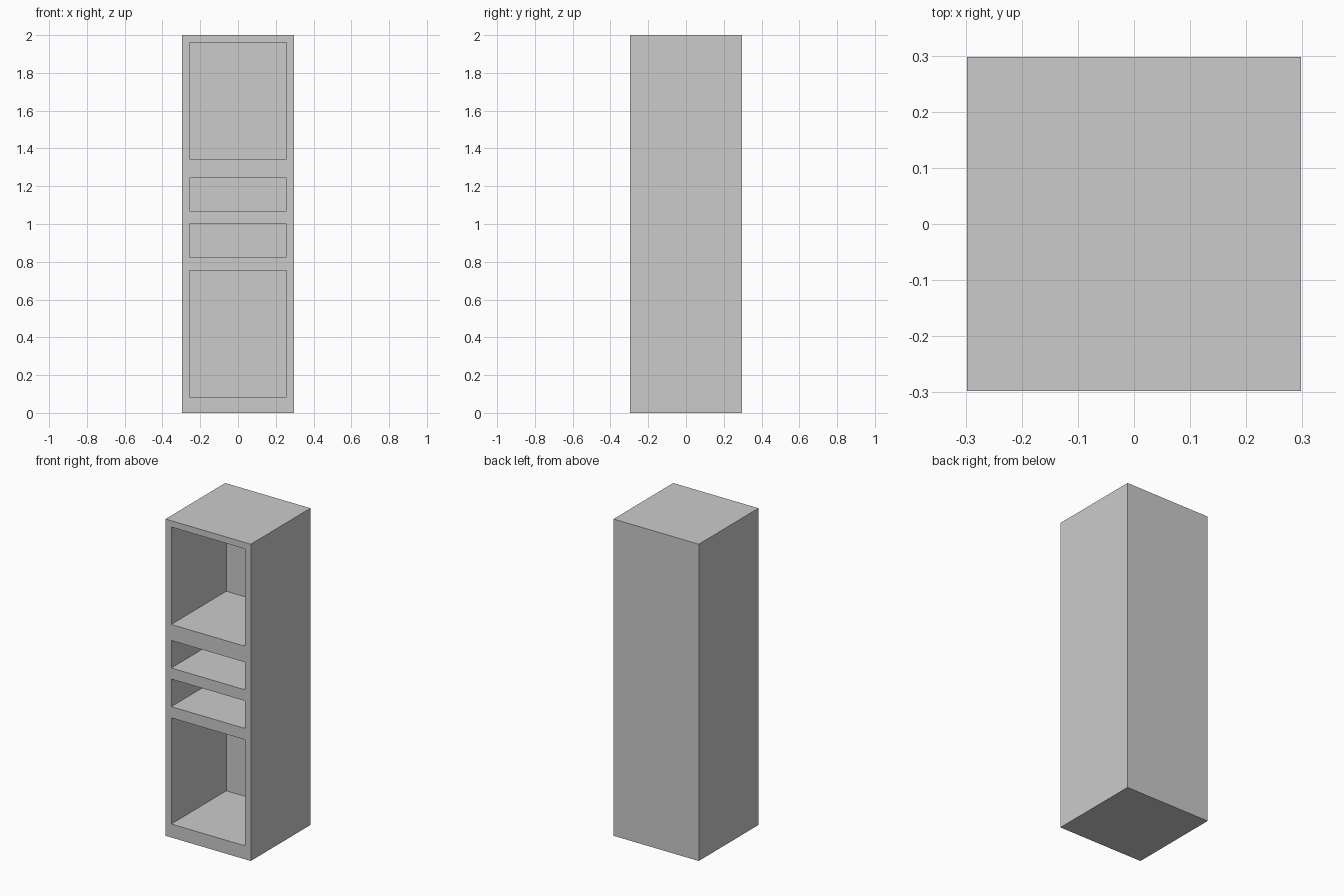
import bpy

if "Cube" in bpy.data.objects:
    bpy.data.objects.remove(bpy.data.objects["Cube"])

W = 0.595          # square footprint
H = 2.0
OPEN_W = 0.515     # opening width
BACK = 0.046       # back panel thickness
# bottom and top height of each open compartment
OPENINGS = [(0.085, 0.755), (0.826, 1.0), (1.07, 1.244), (1.345, 1.96)]


def box(name, lo, hi):
    size = [b - a for a, b in zip(lo, hi)]
    centre = [(a + b) / 2 for a, b in zip(lo, hi)]
    bpy.ops.mesh.primitive_cube_add(size=1, location=centre)
    ob = bpy.context.object
    ob.name = name
    ob.scale = size
    bpy.ops.object.transform_apply(location=True, rotation=False, scale=True)
    return ob


grey = bpy.data.materials.new("light grey")
grey.diffuse_color = (0.6, 0.6, 0.6, 1)
grey.use_nodes = True
grey.node_tree.nodes["Principled BSDF"].inputs["Base Color"].default_value = grey.diffuse_color

# Cabinet body
cabinet = box("tall_cabinet", (-W / 2, -W / 2, 0), (W / 2, W / 2, H))
cabinet.data.materials.append(grey)

# Compartments cut in from the front
for z0, z1 in OPENINGS:
    cutter = box("compartment_cutter",
                 (-OPEN_W / 2, -W / 2 - 0.1, z0),
                 (OPEN_W / 2, W / 2 - BACK, z1))
    cutter.hide_render = True
    cutter.data.materials.append(grey)
    mod = cabinet.modifiers.new("compartment", 'BOOLEAN')
    mod.operation = 'DIFFERENCE'
    mod.solver = 'EXACT'
    mod.object = cutter
    bpy.context.view_layer.objects.active = cabinet
    bpy.ops.object.modifier_apply(modifier=mod.name)
    bpy.data.objects.remove(cutter, do_unlink=True)
